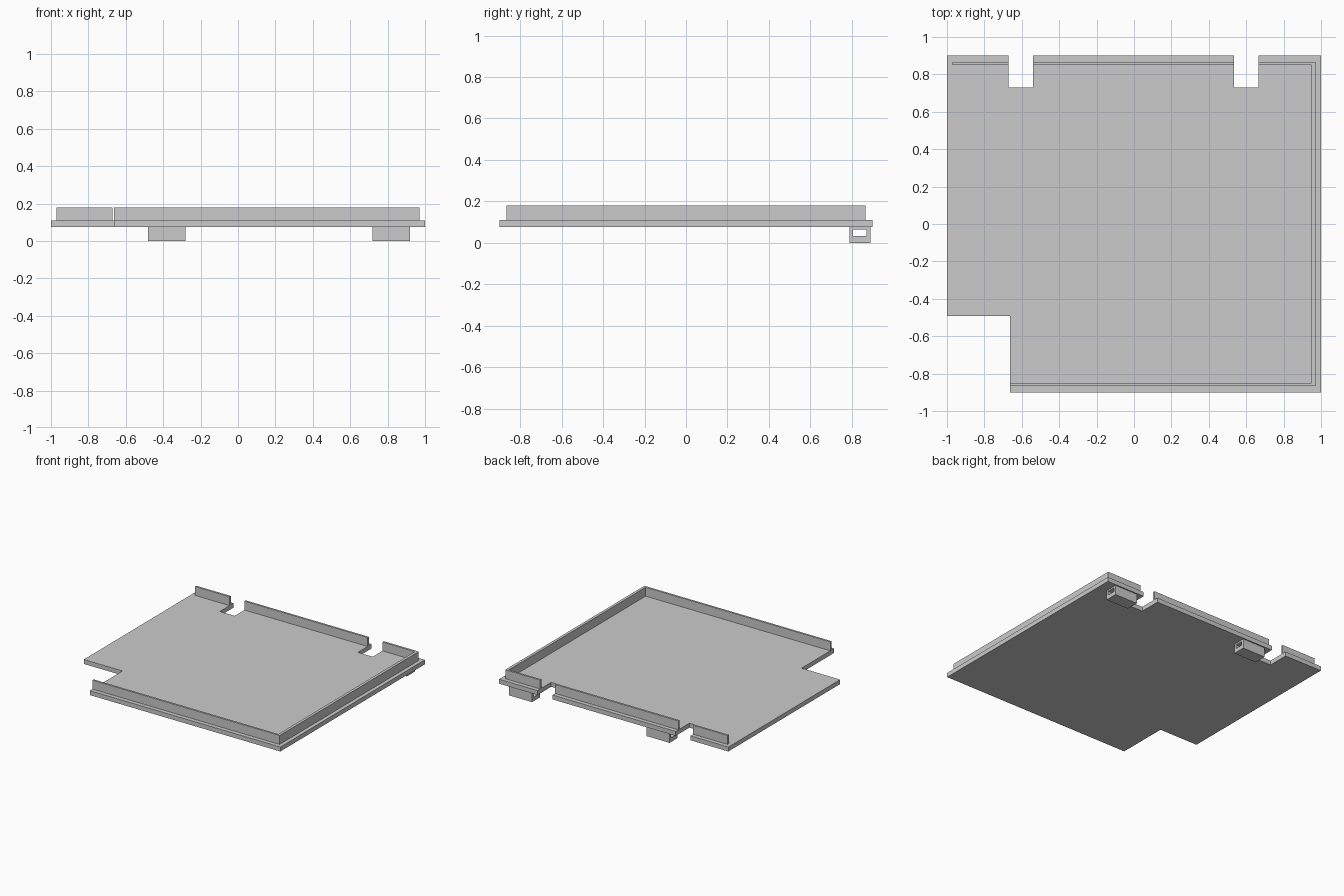
import bpy, bmesh

if "Cube" in bpy.data.objects:
    bpy.data.objects.remove(bpy.data.objects["Cube"])

grey = bpy.data.materials.new("plain grey")
grey.diffuse_color = (0.6, 0.6, 0.6, 1)
grey.use_nodes = True
grey.node_tree.nodes["Principled BSDF"].inputs["Base Color"].default_value = grey.diffuse_color


def extrude(name, outline, z0, z1):
    """Closed prism from an xy outline between two heights."""
    bm = bmesh.new()
    face = bm.faces.new([bm.verts.new((x, y, z0)) for x, y in outline])
    top = bmesh.ops.extrude_face_region(bm, geom=[face])["geom"]
    bmesh.ops.translate(bm, vec=(0, 0, z1 - z0),
                        verts=[v for v in top if isinstance(v, bmesh.types.BMVert)])
    bmesh.ops.recalc_face_normals(bm, faces=bm.faces)
    mesh = bpy.data.meshes.new(name)
    bm.to_mesh(mesh)
    bm.free()
    mesh.materials.append(grey)
    obj = bpy.data.objects.new(name, mesh)
    bpy.context.collection.objects.link(obj)
    return obj


def box(name, x0, x1, y0, y1, z0, z1):
    return extrude(name, [(x0, y0), (x1, y0), (x1, y1), (x0, y1)], z0, z1)


PLATE_Z, FLOOR_Z, RIM_Z = 0.075, 0.11, 0.18
W, D = 1.0, 0.90
NOTCHES = [(0.535, 0.665), (-0.67, -0.54)]   # slots in the back edge, right to left
NOTCH_Y = 0.73
CORNER = (-0.663, -0.493)                    # inner point of the cut-out corner

# Base plate with two back slots and a missing front left corner
outline = [(CORNER[0], -D), (W, -D), (W, D)]
for a, b in NOTCHES:
    outline += [(b, D), (b, NOTCH_Y), (a, NOTCH_Y), (a, D)]
outline += [(-W, D), (-W, CORNER[1]), CORNER]
extrude("base_plate", outline, PLATE_Z, FLOOR_Z)

# Upright rim: front, right and first back stretch are one piece
OX, IX, OY, IY = 0.97, 0.948, 0.867, 0.851
extrude("rim_front_right", [
    (CORNER[0], -OY), (OX, -OY), (OX, OY), (NOTCHES[0][1], OY),
    (NOTCHES[0][1], IY), (IX, IY), (IX, -IY), (CORNER[0], -IY)], FLOOR_Z, RIM_Z)
box("rim_back_middle", NOTCHES[1][1], NOTCHES[0][0], IY, OY, FLOOR_Z, RIM_Z)
box("rim_back_left", -OX, NOTCHES[1][0], IY, OY, FLOOR_Z, RIM_Z)

# Hollow loops under the back edge, open from side to side
for side, x in (("left", -0.48), ("right", 0.72)):
    loop = box("loop_" + side, x, x + 0.2, 0.79, 0.89, 0, PLATE_Z)
    cutter = box("loop_cutter_" + side, x - 0.1, x + 0.3, 0.807, 0.87, 0.032, 0.063)
    cutter.hide_render = True
    cutter.hide_viewport = True
    cut = loop.modifiers.new("tunnel", "BOOLEAN")
    cut.object = cutter
    cut.solver = "EXACT"
